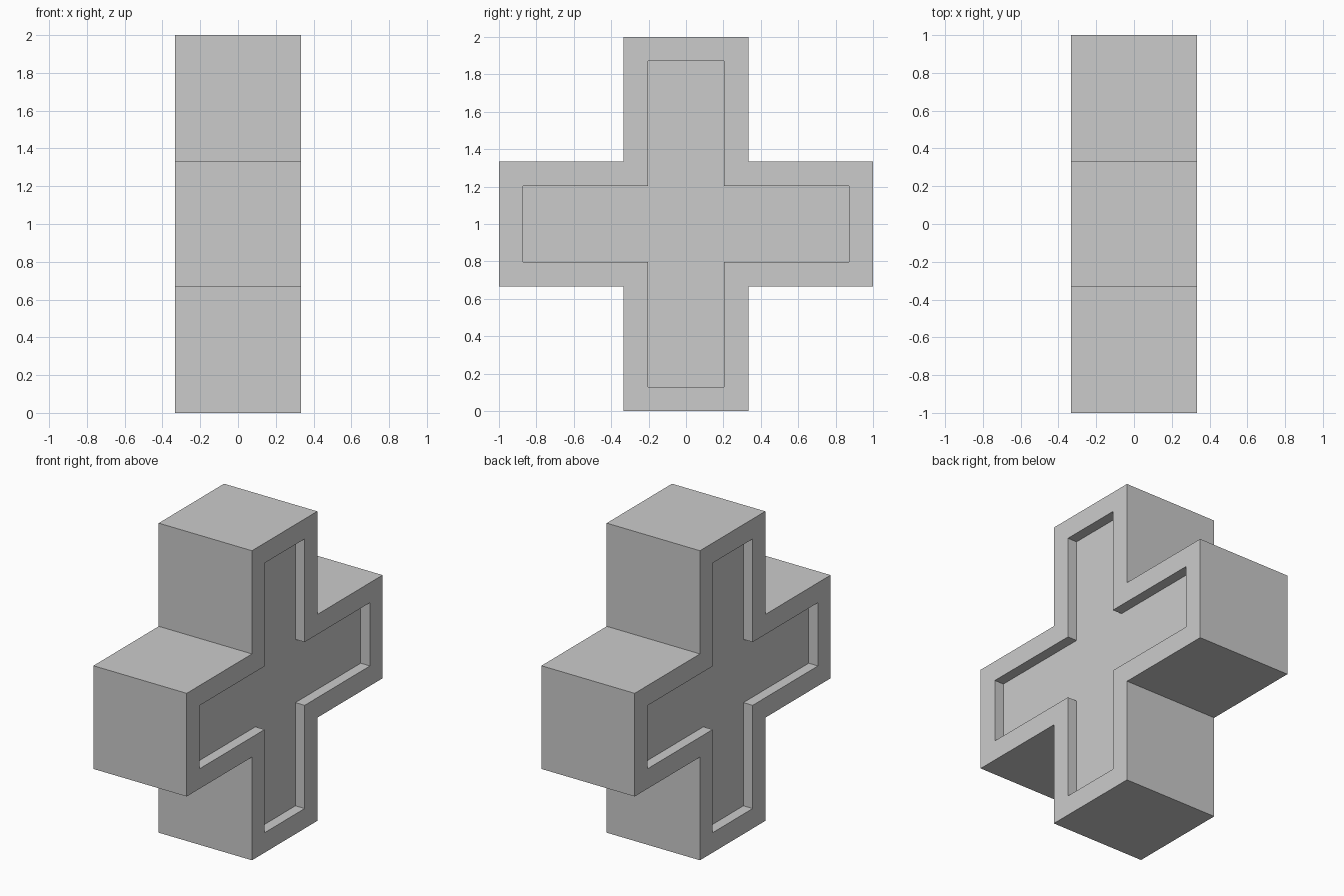
import bpy, bmesh
from mathutils import Vector

if "Cube" in bpy.data.objects:
    bpy.data.objects.remove(bpy.data.objects["Cube"])

ARM, HALF = 1.0, 1 / 3      # arm reach and half width
INSET, DEPTH = 0.129, 0.066  # recess border and depth

# Cross outline: one inner corner and two arm corners, rotated four times
profile = []
corners = [(HALF, -HALF), (ARM, -HALF), (ARM, HALF)]
for _ in range(4):
    profile += corners
    corners = [(-v, u) for u, v in corners]

# Extrude the outline along x
bm = bmesh.new()
face = bm.faces.new([bm.verts.new((-HALF, y, z + 1)) for y, z in profile])
ext = bmesh.ops.extrude_face_region(bm, geom=[face], use_keep_orig=True)
bmesh.ops.translate(bm, vec=(2 * HALF, 0, 0),
                    verts=[g for g in ext["geom"] if isinstance(g, bmesh.types.BMVert)])
bmesh.ops.recalc_face_normals(bm, faces=bm.faces)

# Sink a bordered recess into both cross-shaped faces
for cap in [f for f in bm.faces if len(f.verts) == 12]:
    direction = Vector((1 if cap.calc_center_median().x > 0 else -1, 0, 0))
    bmesh.ops.inset_region(bm, faces=[cap], thickness=INSET, use_even_offset=True)
    rim = list(cap.verts)
    floor = bmesh.ops.extrude_discrete_faces(bm, faces=[cap])["faces"][0]
    bmesh.ops.translate(bm, vec=-direction * DEPTH, verts=floor.verts)

bmesh.ops.recalc_face_normals(bm, faces=bm.faces)
mesh = bpy.data.meshes.new("recessed_cross")
bm.to_mesh(mesh)
bm.free()
bpy.context.collection.objects.link(bpy.data.objects.new("recessed_cross", mesh))
